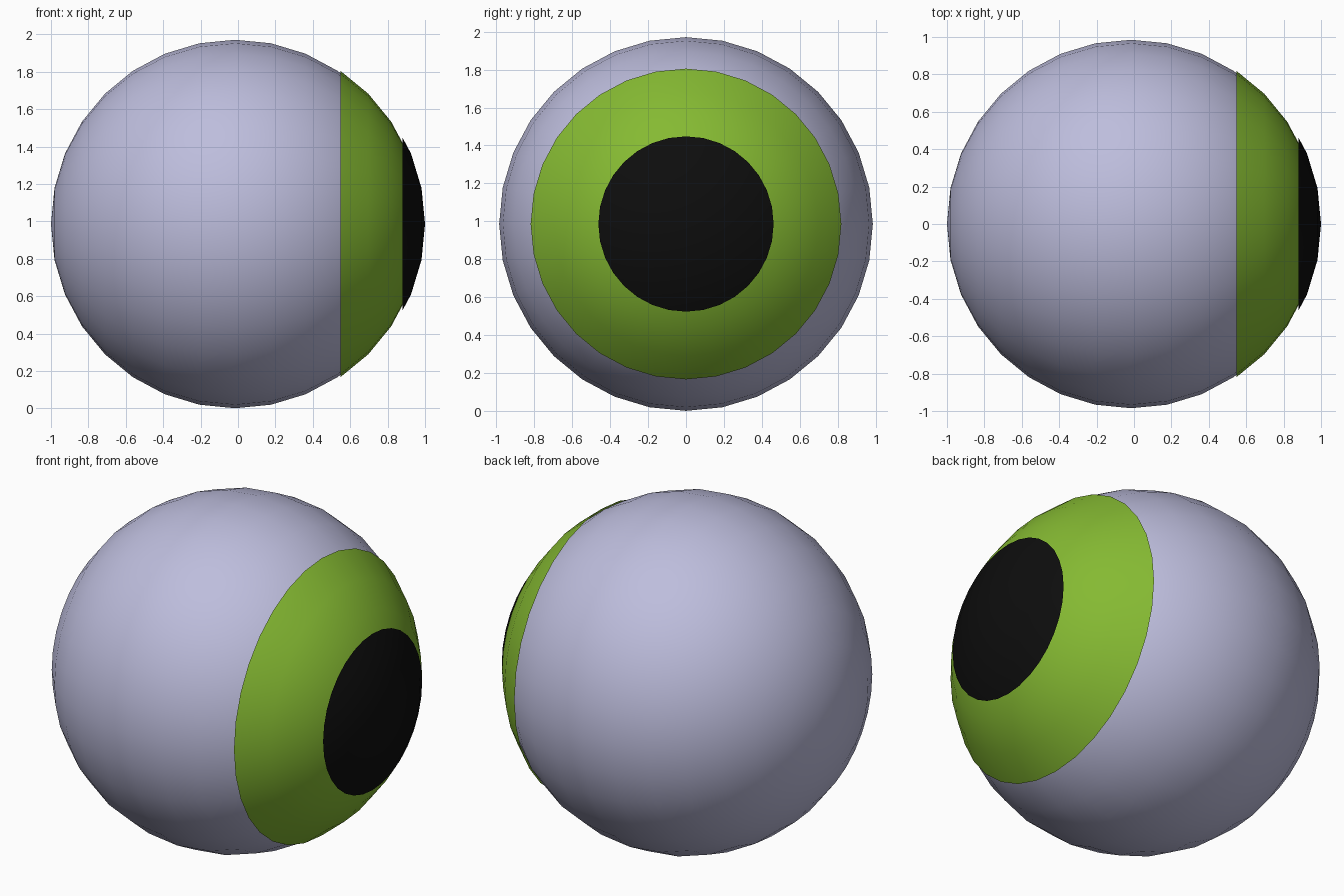
import bpy, bmesh, math

if "Cube" in bpy.data.objects:
    bpy.data.objects.remove(bpy.data.objects["Cube"])

R = 0.985          # eyeball radius
CZ = 0.986         # height of the centre
SEG = 32           # segments around the x axis
STEP = math.pi / 16


def material(name, color):
    m = bpy.data.materials.new(name)
    m.diffuse_color = (*color, 1.0)
    m.use_nodes = True
    m.node_tree.nodes["Principled BSDF"].inputs["Base Color"].default_value = m.diffuse_color
    return m


def cap(name, cx, profile, mat):
    """Lathe (x, radius) points, starting at the +x pole, around the x axis."""
    bm = bmesh.new()
    rings = []
    for x, r in profile:
        if r < 1e-5:
            rings.append([bm.verts.new((x, 0, 0))])
        else:
            rings.append([bm.verts.new((x, r * math.cos(2 * math.pi * i / SEG),
                                        r * math.sin(2 * math.pi * i / SEG)))
                          for i in range(SEG)])
    for a, b in zip(rings, rings[1:]):
        for i in range(SEG):
            j = (i + 1) % SEG
            if len(a) == 1:
                vs = (a[0], b[i], b[j])
            elif len(b) == 1:
                vs = (a[i], b[0], a[j])
            else:
                vs = (a[i], b[i], b[j], a[j])
            f = bm.faces.new(vs)
            f.smooth = True
            f.normal_update()
            if f.normal.dot(f.calc_center_median()) < 0:
                f.normal_flip()
    me = bpy.data.meshes.new(name)
    bm.to_mesh(me)
    bm.free()
    me.materials.append(mat)
    ob = bpy.data.objects.new(name, me)
    ob.location = (cx, 0, CZ)
    bpy.context.collection.objects.link(ob)
    return ob


def arc(n):
    """Points on the sphere from the pole through n latitude steps."""
    return [(R * math.cos(k * STEP), R * abs(math.sin(k * STEP))) for k in range(n + 1)]


lavender = material("pale lavender", (0.51, 0.51, 0.72))
green = material("leaf green", (0.235, 0.49, 0.032))
black = material("black", (0.004, 0.004, 0.004))

# Full eyeball
cap("eyeball", -0.015, arc(16), lavender)

# Iris shell, slightly forward of the eyeball
cap("iris", 0.0, arc(5), green)

# Pupil shell, ending halfway along a latitude band
pts = arc(3)
pts[3] = tuple((p + q) / 2 for p, q in zip(pts[2], pts[3]))
cap("pupil", 0.015, pts, black)
